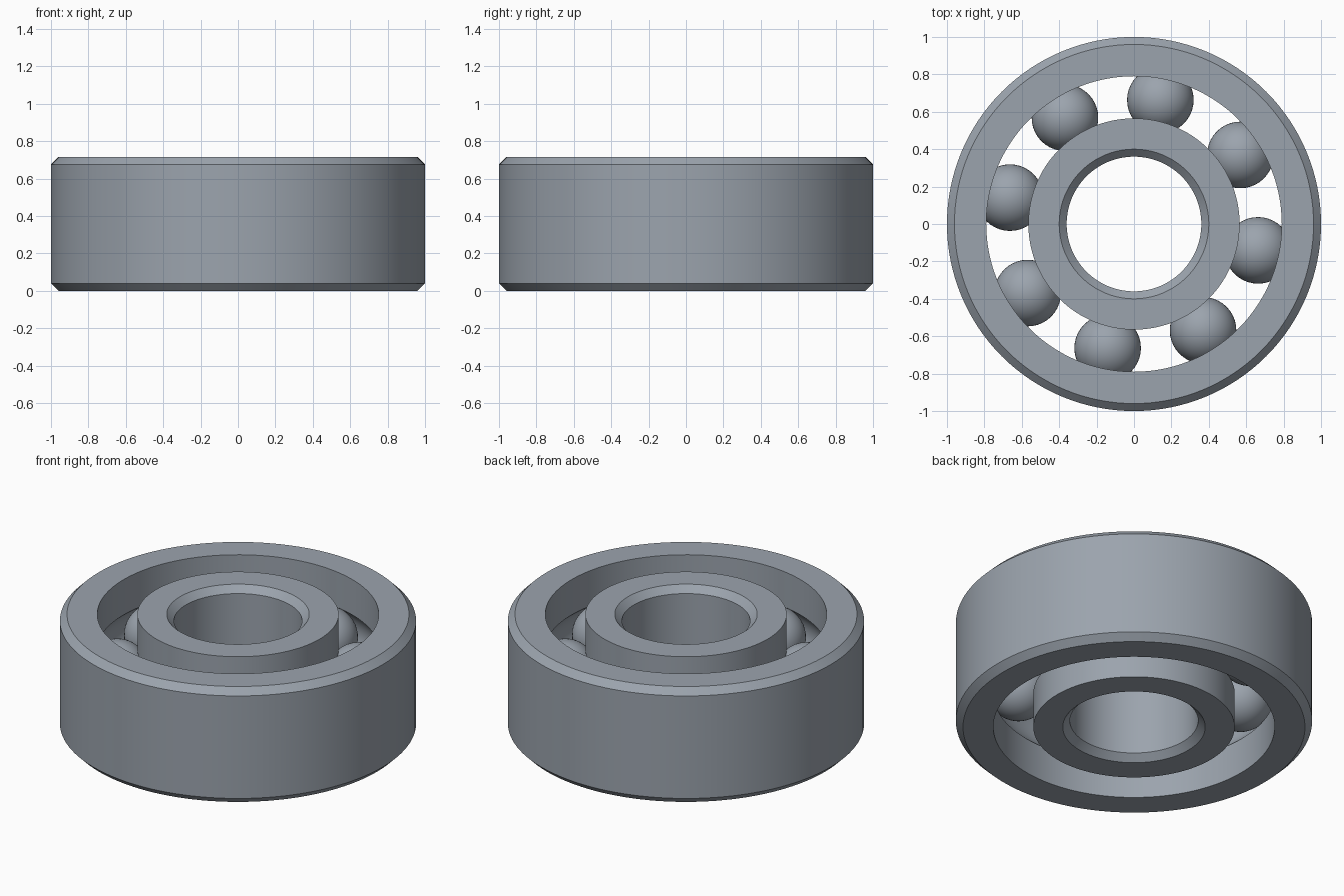
import bpy, bmesh, math
from mathutils import Matrix, Vector

HEIGHT, MID = 0.715, 0.3575
BORE, INNER_LAND, OUTER_LAND, RIM = 0.36, 0.565, 0.79, 1.0
CHAMFER, PITCH, BALL = 0.04, 0.678, 0.178

cube = bpy.data.objects.get("Cube")
if cube:
    bpy.data.objects.remove(cube, do_unlink=True)

steel = bpy.data.materials.new("steel grey")
steel.use_nodes = True
colour = (0.33, 0.37, 0.42, 1)
steel.diffuse_color = colour
steel.node_tree.nodes["Principled BSDF"].inputs["Base Color"].default_value = colour


def finish(name, bm):
    bmesh.ops.recalc_face_normals(bm, faces=bm.faces)
    mesh = bpy.data.meshes.new(name)
    bm.to_mesh(mesh)
    bm.free()
    mesh.materials.append(steel)
    obj = bpy.data.objects.new(name, mesh)
    bpy.context.collection.objects.link(obj)
    bpy.ops.object.select_all(action='DESELECT')
    obj.select_set(True)
    bpy.context.view_layer.objects.active = obj
    bpy.ops.object.shade_smooth_by_angle(angle=math.radians(25))
    return obj


def ring(name, land, chamfered):
    """Revolve a ring: a grooved wall at land, a chamfered wall opposite."""
    side = 1 if land > PITCH else -1
    half = math.acos(abs(land - PITCH) / BALL)
    groove = [(PITCH + side * BALL * math.cos(a), MID + BALL * math.sin(a))
              for a in (half * (i / 8 - 1) for i in range(17))]
    inset = chamfered - side * CHAMFER
    profile = [(land, 0), *groove, (land, HEIGHT), (inset, HEIGHT),
               (chamfered, HEIGHT - CHAMFER), (chamfered, CHAMFER), (inset, 0)]
    bm = bmesh.new()
    verts = [bm.verts.new((r, 0, z)) for r, z in profile]
    edges = [bm.edges.new((v, verts[i - 1])) for i, v in enumerate(verts)]
    bmesh.ops.spin(bm, geom=verts + edges, axis=(0, 0, 1), cent=(0, 0, 0),
                   angle=math.tau, steps=128, use_merge=True)
    bmesh.ops.remove_doubles(bm, verts=bm.verts, dist=0.0001)
    return finish(name, bm)


# Inner and outer races
ring("inner_race", INNER_LAND, BORE)
ring("outer_race", OUTER_LAND, RIM)

# Eight balls in the groove
for i in range(8):
    angle = math.radians(33 + 45 * i)
    centre = Vector((PITCH * math.cos(angle), PITCH * math.sin(angle), MID))
    bm = bmesh.new()
    bmesh.ops.create_uvsphere(bm, u_segments=40, v_segments=24, radius=BALL,
                              matrix=Matrix.Translation(centre))
    finish(f"ball_{i + 1}", bm)
